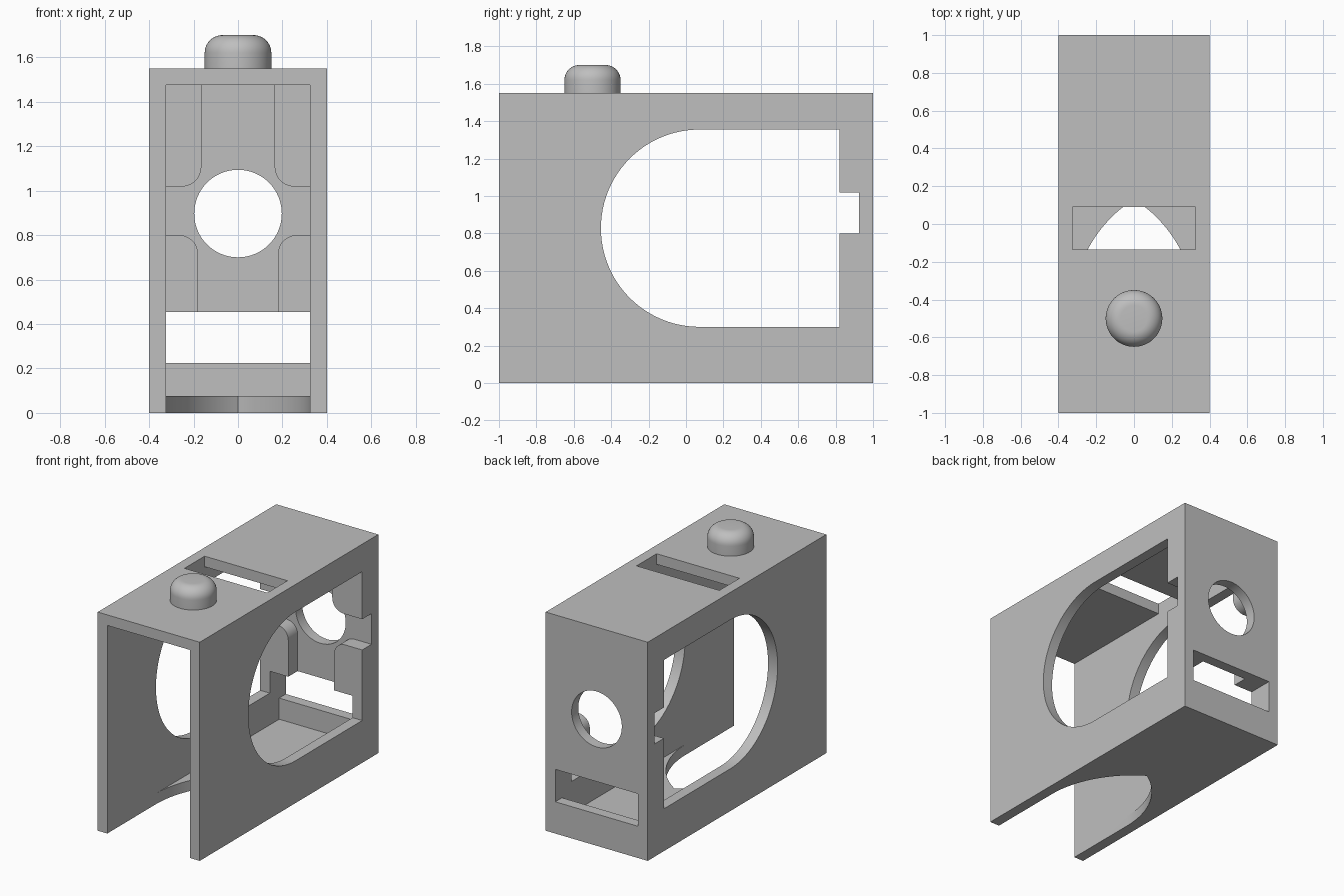
import bpy, bmesh
from math import cos, sin, radians, atan2, degrees
from mathutils import Vector

cube = bpy.data.objects.get("Cube")
if cube:
    bpy.data.objects.remove(cube, do_unlink=True)

grey = bpy.data.materials.new("plain_grey")
grey.use_nodes = True
colour = (0.52, 0.52, 0.52, 1)
grey.diffuse_color = colour
grey.node_tree.nodes["Principled BSDF"].inputs["Base Color"].default_value = colour


def arc(u, v, r, start, end, steps=12):
    """Points along an arc, angles in degrees."""
    angles = [radians(start + (end - start) * i / steps) for i in range(steps + 1)]
    return [(u + r * cos(a), v + r * sin(a)) for a in angles]


def mirror(half):
    """Close a right-hand outline with its reflection."""
    return half + [(-u, v) for u, v in reversed(half) if abs(u) > 1e-5]


def rect(u0, u1, v0, v1):
    return [(u0, v0), (u1, v0), (u1, v1), (u0, v1)]


def prism(name, outline, axis, lo, hi):
    """Extrude a flat outline along one axis."""
    place = {"x": lambda u, v, w: (w, u, v),
             "y": lambda u, v, w: (u, w, v),
             "z": lambda u, v, w: (u, v, w)}[axis]
    bm = bmesh.new()
    face = bm.faces.new([bm.verts.new(place(u, v, lo)) for u, v in outline])
    made = bmesh.ops.extrude_face_region(bm, geom=[face])["geom"]
    moved = [g for g in made if isinstance(g, bmesh.types.BMVert)]
    bmesh.ops.translate(bm, verts=moved, vec=Vector(place(0, 0, hi - lo)))
    bmesh.ops.recalc_face_normals(bm, faces=bm.faces)
    mesh = bpy.data.meshes.new(name)
    bm.to_mesh(mesh)
    bm.free()
    mesh.materials.append(grey)
    obj = bpy.data.objects.new(name, mesh)
    bpy.context.collection.objects.link(obj)
    return obj


def activate(obj):
    bpy.ops.object.select_all(action="DESELECT")
    obj.select_set(True)
    bpy.context.view_layer.objects.active = obj


def cut(body, cutter):
    cutter.hide_render = True
    mod = body.modifiers.new("cut", "BOOLEAN")
    mod.operation = "DIFFERENCE"
    mod.solver = "EXACT"
    mod.object = cutter
    activate(body)
    bpy.ops.object.modifier_apply(modifier=mod.name)
    bpy.data.objects.remove(cutter, do_unlink=True)


INNER, FLOOR, CEILING = 0.325, 0.075, 1.475
POST, BACK = 0.82, 0.925          # front of the corner posts, inside of the back wall
GAP_LOW, GAP_HIGH = 0.8, 1.018    # gap between lower and upper posts

# Outer case
case = prism("case", rect(-0.4, 0.4, 0, 1.55), "y", -1, 1)

# Main cavity, open at the front
cut(case, prism("cavity_cutter", rect(-INNER, INNER, FLOOR, CEILING), "y", -1.1, POST))

# Recess behind it, leaving four rounded corner posts
half = [(INNER, FLOOR), (INNER, 0.455), (0.18, 0.455)]
half += arc(0.265, GAP_LOW - 0.085, 0.085, 180, 90)
half += [(INNER, GAP_LOW), (INNER, GAP_HIGH)]
half += arc(0.255, GAP_HIGH + 0.09, 0.09, 270, 180)
half += [(0.165, CEILING)]
cut(case, prism("recess_cutter", mirror(half), "y", 0.7, BACK))

# Side windows, rounded at the front with a notch at the back
window = [(POST, 0.3), (POST, GAP_LOW), (BACK, GAP_LOW), (BACK, GAP_HIGH),
          (POST, GAP_HIGH), (POST, 1.355)]
window += arc(0.0725, 0.8275, 0.5275, 90, 270, 48)
cut(case, prism("window_cutter", window, "x", -0.5, 0.5))

# Back wall: round hole and wide slot
cut(case, prism("hole_cutter", arc(0, 0.897, 0.197, 0, 360, 64)[:-1], "y", 0.87, 1.1))
cut(case, prism("back_slot_cutter", rect(-INNER, INNER, 0.225, 0.455), "y", 0.87, 1.1))

# Slot in the roof
cut(case, prism("roof_slot_cutter", rect(-INNER, INNER, -0.135, 0.09), "z", 1.4, 1.7))

# Pointed arch cut from the front of the floor
radius, spring = 0.7, -0.46
offset = radius - INNER
tip = degrees(atan2((radius ** 2 - offset ** 2) ** 0.5, offset))
arch = [(INNER, -1.1)] + arc(-offset, spring, radius, 0, tip, 24)
cut(case, prism("arch_cutter", mirror(arch), "z", -0.1, 0.12))

# Push button with a rounded rim
button = prism("button", arc(0, -0.5, 0.15, 0, 360, 64)[:-1], "z", 1.55, 1.7)
bm = bmesh.new()
bm.from_mesh(button.data)
rim = [e for e in bm.edges if all(v.co.z > 1.69 for v in e.verts)]
bmesh.ops.bevel(bm, geom=rim, offset=0.08, segments=10, profile=0.5, affect="EDGES")
bm.to_mesh(button.data)
bm.free()

for obj in (case, button):
    activate(obj)
    bpy.ops.object.shade_smooth_by_angle(angle=radians(25))
